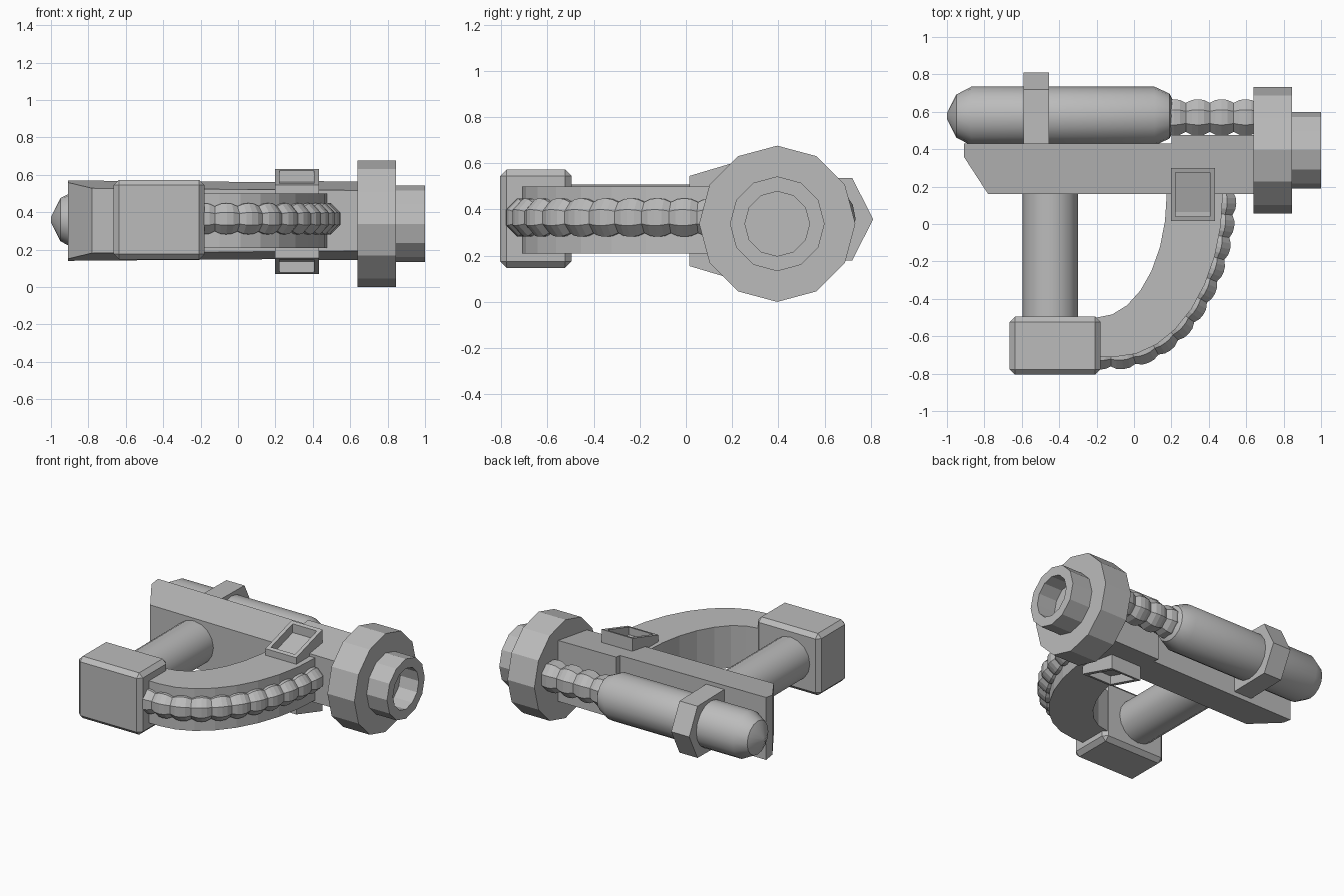
import bpy, bmesh
from math import pi, sin, cos, radians
from mathutils import Vector

cube = bpy.data.objects.get("Cube")
if cube:
    bpy.data.objects.remove(cube, do_unlink=True)

grey = bpy.data.materials.new("plain grey")
grey.use_nodes = True
GREY = (0.5, 0.5, 0.5, 1)
grey.diffuse_color = GREY
grey.node_tree.nodes["Principled BSDF"].inputs["Base Color"].default_value = GREY

MID = 0.355  # height of the symmetry plane


def finish(name, bm, smooth=False):
    bmesh.ops.recalc_face_normals(bm, faces=bm.faces[:])
    mesh = bpy.data.meshes.new(name)
    bm.to_mesh(mesh)
    bm.free()
    mesh.materials.append(grey)
    obj = bpy.data.objects.new(name, mesh)
    bpy.context.collection.objects.link(obj)
    if smooth:
        bpy.ops.object.select_all(action="DESELECT")
        obj.select_set(True)
        bpy.context.view_layer.objects.active = obj
        bpy.ops.object.shade_smooth_by_angle(angle=radians(28))
    return obj


def sweep(name, rings, sides, turn=0.0, smooth=False):
    """Skin circles given as (centre, horizontal direction, radius)."""
    bm = bmesh.new()
    loops = []
    for c, d, r in rings:
        side = Vector((-d.y, d.x, 0)).normalized()
        angles = [2 * pi * i / sides + turn for i in range(sides)]
        loops.append([bm.verts.new(c + side * r * cos(a) + Vector((0, 0, r * sin(a))))
                      for a in angles])
    for a, b in zip(loops, loops[1:]):
        for i in range(sides):
            j = (i + 1) % sides
            bm.faces.new((a[i], a[j], b[j], b[i]))
    bm.faces.new(loops[0])
    bm.faces.new(loops[-1])
    return finish(name, bm, smooth)


def lathe_x(name, y, z, profile, sides, **kw):
    return sweep(name, [(Vector((x, y, z)), Vector((1, 0, 0)), r) for x, r in profile],
                 sides, **kw)


def prism(name, outline, half):
    """Plan outline given thickness; half(x, y) is the half height."""
    bm = bmesh.new()
    top = [bm.verts.new((x, y, MID + half(x, y))) for x, y in outline]
    low = [bm.verts.new((x, y, MID - half(x, y))) for x, y in outline]
    bm.faces.new(top)
    bm.faces.new(low[::-1])
    for i in range(len(top)):
        j = (i + 1) % len(top)
        bm.faces.new((top[i], low[i], low[j], top[j]))
    return finish(name, bm)


def quarter(cx, cy, a, b, n):
    return [(cx + a * cos(t), cy + b * sin(t))
            for t in (-pi / 2 + pi / 2 * i / n for i in range(n + 1))]


def ribbed_hose(name, path, radius, beads):
    """Walk the path at equal spacing and swell each bead."""
    pts = [Vector((x, y, MID + 0.01)) for x, y in path]
    lengths = [0.0]
    for a, b in zip(pts, pts[1:]):
        lengths.append(lengths[-1] + (b - a).length)
    swell = (0.8, 0.96, 1.0, 0.96)
    steps = beads * len(swell)
    rings = []
    for k in range(steps + 1):
        s = lengths[-1] * k / steps
        i = 0
        while i < len(pts) - 2 and lengths[i + 1] < s:
            i += 1
        f = (s - lengths[i]) / (lengths[i + 1] - lengths[i])
        rings.append((pts[i].lerp(pts[i + 1], f), pts[i + 1] - pts[i],
                      radius * swell[k % len(swell)]))
    return sweep(name, rings, 8, turn=pi / 8)


# main body plate, thinning towards the front
prism("body", [(-0.91, 0.43), (-0.91, 0.36), (-0.78, 0.16), (0.66, 0.16),
               (0.66, 0.475), (0.2, 0.475), (0.2, 0.43)],
      lambda x, y: 0.143 + 0.15 * y - 0.008 * x)

# curved guard
outer = [(-0.3, -0.71)] + quarter(-0.1, 0.16, 0.575, 0.87, 8) + [(0.475, 0.2)]
inner = [(-0.3, -0.5)] + quarter(-0.2, 0.16, 0.375, 0.66, 7) + [(0.175, 0.2)]
prism("guard", outer + inner[::-1], lambda x, y: 0.145)

# hoses along the guard and behind the body
ribbed_hose("guard_hose", [(-0.24, -0.695)] + quarter(-0.1, 0.17, 0.565, 0.865, 60), 0.09, 11)
ribbed_hose("rear_hose", [(0.15, 0.57), (0.66, 0.57)], 0.105, 4)

# grip
sweep("grip", [(Vector((-0.447, y, MID + 0.005)), Vector((0, 1, 0)), 0.148)
               for y in (-0.55, 0.2)], 16, smooth=True)

# end block with bevelled edges
bm = bmesh.new()
bmesh.ops.create_cube(bm, size=1)
bmesh.ops.scale(bm, vec=(0.485, 0.31, 0.425), verts=bm.verts)
bmesh.ops.translate(bm, vec=(-0.422, -0.65, 0.36), verts=bm.verts)
bmesh.ops.bevel(bm, geom=bm.edges[:], offset=0.028, segments=1, affect="EDGES")
finish("end_block", bm)

# side canister and its clamp
lathe_x("canister", 0.577, 0.36,
        [(-1, 0.015), (-0.95, 0.115), (-0.87, 0.157), (0.11, 0.157),
         (0.19, 0.12), (0.21, 0.08)], 16, smooth=True)
bm = bmesh.new()
section = [(0.41, 0.54), (0.72, 0.535), (0.81, 0.358), (0.72, 0.18), (0.41, 0.175)]
ends = [[bm.verts.new((x, y, z)) for y, z in section] for x in (-0.592, -0.455)]
for ring in ends:
    bm.faces.new(ring)
for i in range(len(section)):
    j = (i + 1) % len(section)
    bm.faces.new((ends[0][i], ends[0][j], ends[1][j], ends[1][i]))
finish("canister_clamp", bm)

# muzzle disc and hollow nozzle
lathe_x("muzzle_disc", 0.395, 0.338, [(0.64, 0.338), (0.845, 0.338)], 12)
lathe_x("nozzle", 0.395, 0.338,
        [(0.84, 0.205), (1, 0.205), (1, 0.14), (0.86, 0.14)], 12)

# sloped sockets above and below the body
for name, sign in (("upper_socket", 1), ("lower_socket", -1)):
    bm = bmesh.new()
    bmesh.ops.create_cube(bm, size=1)
    for v in bm.verts:
        back, high = v.co.y > 0, v.co.z > 0
        v.co.x = 0.315 + v.co.x * 0.235
        v.co.y = 0.3 if back else 0.015
        v.co.z = (0.63 if back else 0.545) if high else 0.46
    bm.normal_update()
    lid = max(bm.faces, key=lambda f: f.normal.z)
    bmesh.ops.inset_region(bm, faces=[lid], thickness=0.036)
    floor = bmesh.ops.extrude_discrete_faces(bm, faces=[lid])["faces"][0]
    bmesh.ops.translate(bm, vec=(0, 0.0, -0.06), verts=floor.verts)
    for v in bm.verts:
        v.co.z = 0.35 + sign * (v.co.z - 0.35)
    finish(name, bm)
